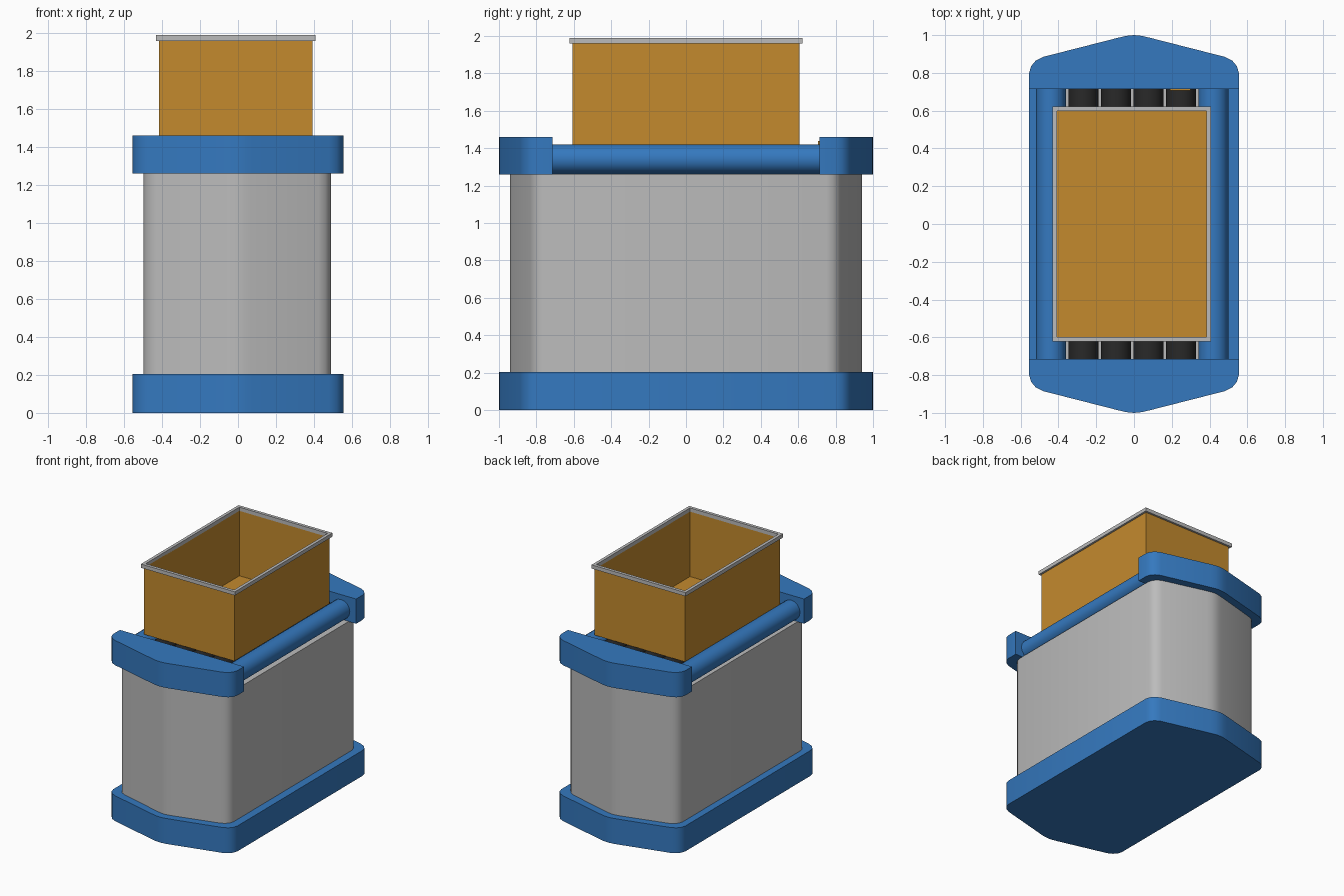
import bpy, bmesh, math
from mathutils import Matrix

if "Cube" in bpy.data.objects:
    bpy.data.objects.remove(bpy.data.objects["Cube"])


def material(name, rgb):
    m = bpy.data.materials.new(name)
    m.diffuse_color = (*rgb, 1)
    m.use_nodes = True
    m.node_tree.nodes["Principled BSDF"].inputs["Base Color"].default_value = m.diffuse_color
    return m


BLUE = material("blue", (0.035, 0.19, 0.52))
GREY = material("light grey", (0.50, 0.50, 0.50))
ORANGE = material("ochre", (0.55, 0.255, 0.027))
BLACK = material("near black", (0.022, 0.022, 0.022))


def finish(name, bm, mat, smooth=False):
    bmesh.ops.recalc_face_normals(bm, faces=bm.faces)
    me = bpy.data.meshes.new(name)
    bm.to_mesh(me)
    bm.free()
    me.materials.append(mat)
    ob = bpy.data.objects.new(name, me)
    bpy.context.collection.objects.link(ob)
    if smooth:
        bpy.ops.object.select_all(action='DESELECT')
        ob.select_set(True)
        bpy.context.view_layer.objects.active = ob
        bpy.ops.object.shade_smooth_by_angle(angle=math.radians(30))
    return ob


def prism(name, pts, z0, z1, mat):
    bm = bmesh.new()
    f = bm.faces.new([bm.verts.new((x, y, z0)) for x, y in pts])
    ext = bmesh.ops.extrude_face_region(bm, geom=[f])
    top = [v for v in ext["geom"] if isinstance(v, bmesh.types.BMVert)]
    bmesh.ops.translate(bm, verts=top, vec=(0, 0, z1 - z0))
    return finish(name, bm, mat, True)


def add_box(bm, lo, hi):
    size = [b - a for a, b in zip(lo, hi)]
    mid = [(a + b) / 2 for a, b in zip(lo, hi)]
    bmesh.ops.create_cube(bm, size=1, matrix=Matrix.Translation(mid) @ Matrix.Diagonal((*size, 1)))


def cylinder(name, x, z, r, y, mat):
    bm = bmesh.new()
    bmesh.ops.create_cone(bm, cap_ends=True, segments=16, radius1=r, radius2=r, depth=2 * y,
                          matrix=Matrix.Translation((x, 0, z)) @ Matrix.Rotation(math.pi / 2, 4, 'X'))
    return finish(name, bm, mat, True)


# Rounded, pointed end outline, mirrored in x and y
half = [(0.555, 0.80), (0.545, 0.835), (0.52, 0.865), (0.48, 0.885), (0.08, 0.987), (0.04, 0.996)]
end = half + [(0, 1.0)] + [(-x, y) for x, y in reversed(half)]
outline = end + [(-x, -y) for x, y in end]

# Base and body
prism("base", outline, 0, 0.205, BLUE)
prism("body", [(x * 0.89 - 0.004, y * 0.94) for x, y in outline], 0.2, 1.262, GREY)

# Raised end caps
for s, label in ((-1, "front"), (1, "back")):
    pts = [(0.555, 0.715)] + end + [(-0.555, 0.715)]
    prism(label + "_cap", [(x, s * y) for x, y in pts], 1.26, 1.46, BLUE)

# Conveyor rollers, the outermost pair blue
for i in range(6):
    outer = i in (0, 5)
    cylinder("side_rail" if outer else "roller", -0.44 + i * 0.172, 1.342, 0.079, 0.74,
             BLUE if outer else BLACK)

# Small marker plate on the back cap
bm = bmesh.new()
add_box(bm, (0.19, 0.707, 1.38), (0.30, 0.716, 1.44))
finish("marker_plate", bm, ORANGE)

# Open bin: floor and four walls
X0, X1, Y = -0.415, 0.392, 0.607


def frame(bm, x0, x1, y, z0, z1, t):
    for s in (-1, 1):
        ya, yb = sorted((s * y, s * (y - t)))
        add_box(bm, (x0, ya, z0), (x1, yb, z1))
    add_box(bm, (x0, -y + t, z0), (x0 + t, y - t, z1))
    add_box(bm, (x1 - t, -y + t, z0), (x1, y - t, z1))


bm = bmesh.new()
frame(bm, X0, X1, Y, 1.42, 1.965, 0.008)
add_box(bm, (X0 + 0.008, -Y + 0.008, 1.42), (X1 - 0.008, Y - 0.008, 1.435))
finish("bin", bm, ORANGE)

# Bin rim
bm = bmesh.new()
frame(bm, -0.432, 0.408, 0.623, 1.96, 1.99, 0.025)
finish("bin_rim", bm, GREY)
